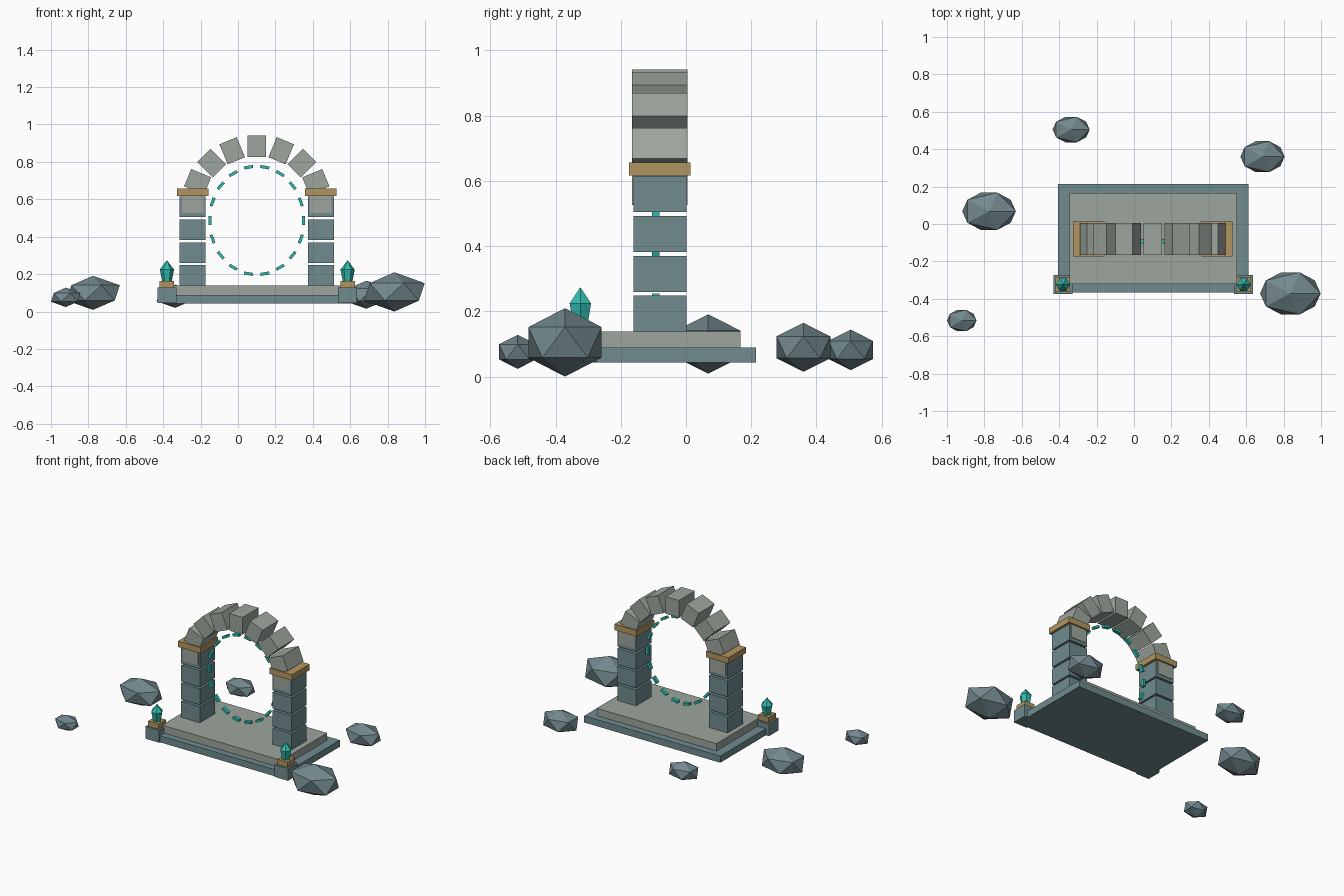
import bpy, bmesh
from math import sin, cos, radians
from mathutils import Matrix, Vector

if "Cube" in bpy.data.objects:
    bpy.data.objects.remove(bpy.data.objects["Cube"])


def material(name, rgb):
    m = bpy.data.materials.new(name)
    m.diffuse_color = (*rgb, 1)
    m.use_nodes = True
    m.node_tree.nodes["Principled BSDF"].inputs["Base Color"].default_value = m.diffuse_color
    return m


TEAL_STONE = material("teal_stone", (0.16, 0.26, 0.27))
PALE_STONE = material("pale_stone", (0.34, 0.38, 0.34))
GOLD = material("gold_trim", (0.45, 0.30, 0.12))
CRYSTAL = material("crystal", (0.03, 0.50, 0.42))
ROCK = material("rock", (0.17, 0.25, 0.27))

CX, CY = 0.10, -0.08   # centre of the gate


def finish(name, bm, loc, mat, tilt=0):
    me = bpy.data.meshes.new(name)
    bmesh.ops.recalc_face_normals(bm, faces=bm.faces)
    bm.to_mesh(me)
    bm.free()
    me.materials.append(mat)
    ob = bpy.data.objects.new(name, me)
    ob.location = loc
    ob.rotation_euler = (0, tilt, 0)
    bpy.context.collection.objects.link(ob)
    return ob


def box(name, loc, size, mat, tilt=0):
    bm = bmesh.new()
    bmesh.ops.create_cube(bm, size=1, matrix=Matrix.Diagonal((*size, 1)))
    return finish(name, bm, loc, mat, tilt)


def rock(name, loc, scale):
    bm = bmesh.new()
    bmesh.ops.create_icosphere(bm, subdivisions=1, radius=1,
                               matrix=Matrix.Diagonal((*scale, 1)))
    return finish(name, bm, loc, ROCK)


def crystal(name, loc):
    # six-sided shard: narrow foot, wide shoulder, pointed tip
    bm = bmesh.new()
    rings = [[bm.verts.new((r * cos(radians(60 * i)), r * sin(radians(60 * i)), z))
              for i in range(6)] for r, z in ((0.026, 0), (0.038, 0.063))]
    tip = bm.verts.new((0, 0, 0.112))
    bm.faces.new(rings[0])
    for i in range(6):
        j = (i + 1) % 6
        bm.faces.new((rings[0][i], rings[0][j], rings[1][j], rings[1][i]))
        bm.faces.new((rings[1][i], rings[1][j], tip))
    return finish(name, bm, loc, CRYSTAL)


# stepped platform
box("lower_slab", (CX + 0.003, -0.076, 0.0665), (1.02, 0.58, 0.045), TEAL_STONE)
box("upper_slab", (CX + 0.003, -0.077, 0.1135), (0.896, 0.488, 0.051), PALE_STONE)

for side, s in (("left", -1), ("right", 1)):
    # pillar of four blocks with a gold cap
    px = CX + s * 0.343
    for k in range(4):
        box(f"{side}_pillar_block_{k}", (px, CY, 0.193 + 0.1222 * k),
            (0.14, 0.162, 0.11), TEAL_STONE)
    box(f"{side}_pillar_cap", (px, CY, 0.637), (0.168, 0.189, 0.04), GOLD)
    # corner post with crystal
    qx, qy = CX + 0.003 + s * 0.483, -0.324
    box(f"{side}_post", (qx, qy, 0.086), (0.102, 0.102, 0.083), TEAL_STONE)
    box(f"{side}_post_cap", (qx, qy, 0.145), (0.078, 0.078, 0.036), GOLD)
    crystal(f"{side}_crystal", (qx, qy, 0.162))

# arch of nine separate stones
for i in range(9):
    a = radians(22.5 * i)
    box(f"arch_stone_{i}", (CX + 0.342 * cos(a), CY, 0.576 + 0.307 * sin(a)),
        (0.116, 0.17, 0.1), PALE_STONE, -a)

# ring of glowing dashes in the opening
for i in range(18):
    a = radians(20 * i)
    box(f"portal_dash_{i}", (CX + 0.251 * cos(a), -0.093, 0.487 + 0.289 * sin(a)),
        (0.016, 0.024, 0.048), CRYSTAL, -a)

# scattered rocks
for i, (loc, scale) in enumerate((
        ((-0.775, 0.068, 0.100), (0.160, 0.117, 0.091)),
        ((0.836, -0.371, 0.105), (0.181, 0.132, 0.105)),
        ((-0.336, 0.505, 0.082), (0.111, 0.080, 0.062)),
        ((0.687, 0.360, 0.090), (0.132, 0.097, 0.075)),
        ((-0.921, -0.516, 0.076), (0.088, 0.067, 0.052)))):
    rock(f"rock_{i}", loc, scale)
